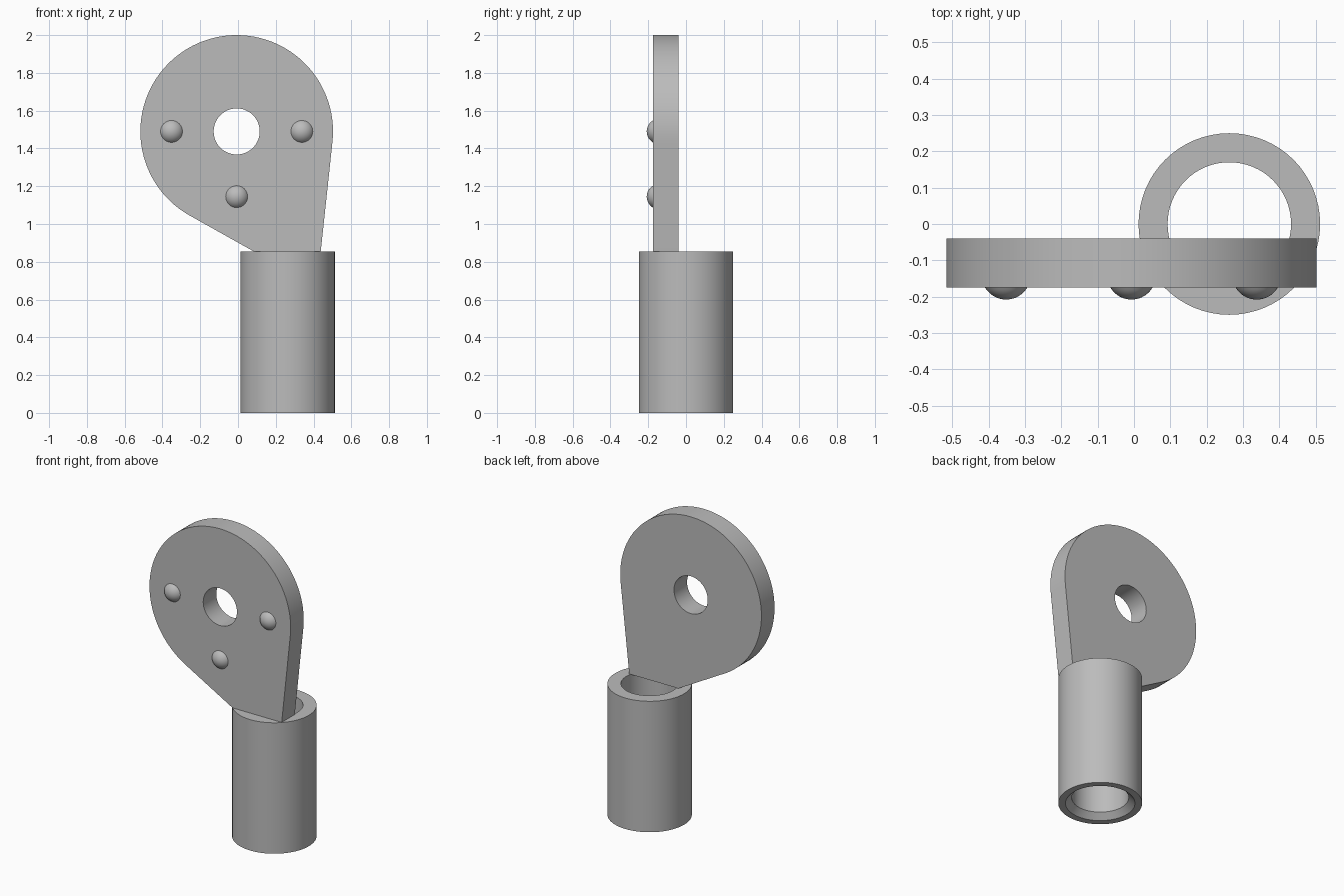
import bpy, bmesh, math
from mathutils import Matrix

if "Cube" in bpy.data.objects:
    bpy.data.objects.remove(bpy.data.objects["Cube"])

grey = bpy.data.materials.new("plain grey")
grey.diffuse_color = (0.5, 0.5, 0.5, 1)
grey.use_nodes = True
grey.node_tree.nodes["Principled BSDF"].inputs["Base Color"].default_value = grey.diffuse_color


def add_object(name, bm, angle=30):
    bmesh.ops.recalc_face_normals(bm, faces=bm.faces)
    mesh = bpy.data.meshes.new(name)
    bm.to_mesh(mesh)
    bm.free()
    mesh.materials.append(grey)
    obj = bpy.data.objects.new(name, mesh)
    bpy.context.collection.objects.link(obj)
    bpy.ops.object.select_all(action='DESELECT')
    obj.select_set(True)
    bpy.context.view_layer.objects.active = obj
    bpy.ops.object.shade_smooth_by_angle(angle=math.radians(angle))
    return obj


def lathe(name, profile, matrix, closed, steps=64):
    """Spin an (radius, height) profile around z, then place it."""
    bm = bmesh.new()
    verts = [bm.verts.new((r, 0, z)) for r, z in profile]
    pairs = list(zip(verts, verts[1:]))
    if closed:
        pairs.append((verts[-1], verts[0]))
    edges = [bm.edges.new(p) for p in pairs]
    bmesh.ops.spin(bm, geom=verts + edges, cent=(0, 0, 0), axis=(0, 0, 1),
                   angle=math.tau, steps=steps, use_merge=True)
    bmesh.ops.remove_doubles(bm, verts=bm.verts, dist=1e-5)
    bm.transform(matrix)
    return add_object(name, bm)


# Socket tube, with a chamfered bore at the bottom
TOP = 0.855
lathe("socket_tube",
      [(0.25, 0), (0.25, TOP), (0.17, TOP), (0.17, 0.037), (0.207, 0)],
      Matrix.Translation((0.2625, 0, 0)), True)

# Teardrop plate: round head running tangentially down to the tube
CX, CZ, R, HOLE = -0.007, 1.49, 0.51, 0.122
FRONT, BACK = -0.175, -0.04
start, end = math.radians(-6.1), math.radians(240.1)
N = 72


def ring(bm, points, y):
    return [bm.verts.new((x, y, z)) for x, z in points]


def arc(r, a, b, n):
    return [(CX + r * math.cos(a + (b - a) * i / n),
             CZ + r * math.sin(a + (b - a) * i / n)) for i in range(n + 1)]


outline = arc(R, start, end, N) + [(0.083, TOP), (0.438, TOP)]
hole = arc(HOLE, 0, math.tau, 48)[:-1]
bm = bmesh.new()
loops = {}
for y in (FRONT, BACK):
    edges = []
    for key, points in (("outline", outline), ("hole", hole)):
        vs = ring(bm, points, y)
        loops[key, y] = vs
        edges += [bm.edges.new((vs[i - 1], vs[i])) for i in range(len(vs))]
    bmesh.ops.triangle_fill(bm, edges=edges, use_beauty=True)
for key in ("outline", "hole"):
    a, b = loops[key, FRONT], loops[key, BACK]
    for i in range(len(a)):
        bm.faces.new((a[i - 1], a[i], b[i], b[i - 1]))
add_object("teardrop_plate", bm)

# Three shallow domed studs on the front of the plate
RIM, RISE = 0.058, 0.033
ball = (RIM ** 2 + RISE ** 2) / (2 * RISE)
sweep = math.asin(RIM / ball)
dome = [(ball * math.sin(sweep * i / 10),
         ball * math.cos(sweep * i / 10) - ball + RISE) for i in range(11)]
for name, x, z in (("left_stud", CX - 0.345, CZ), ("right_stud", CX + 0.345, CZ),
                   ("lower_stud", CX, CZ - 0.345)):
    place = Matrix.Translation((x, FRONT, z)) @ Matrix.Rotation(math.pi / 2, 4, 'X')
    lathe(name, dome, place, False, 32)
